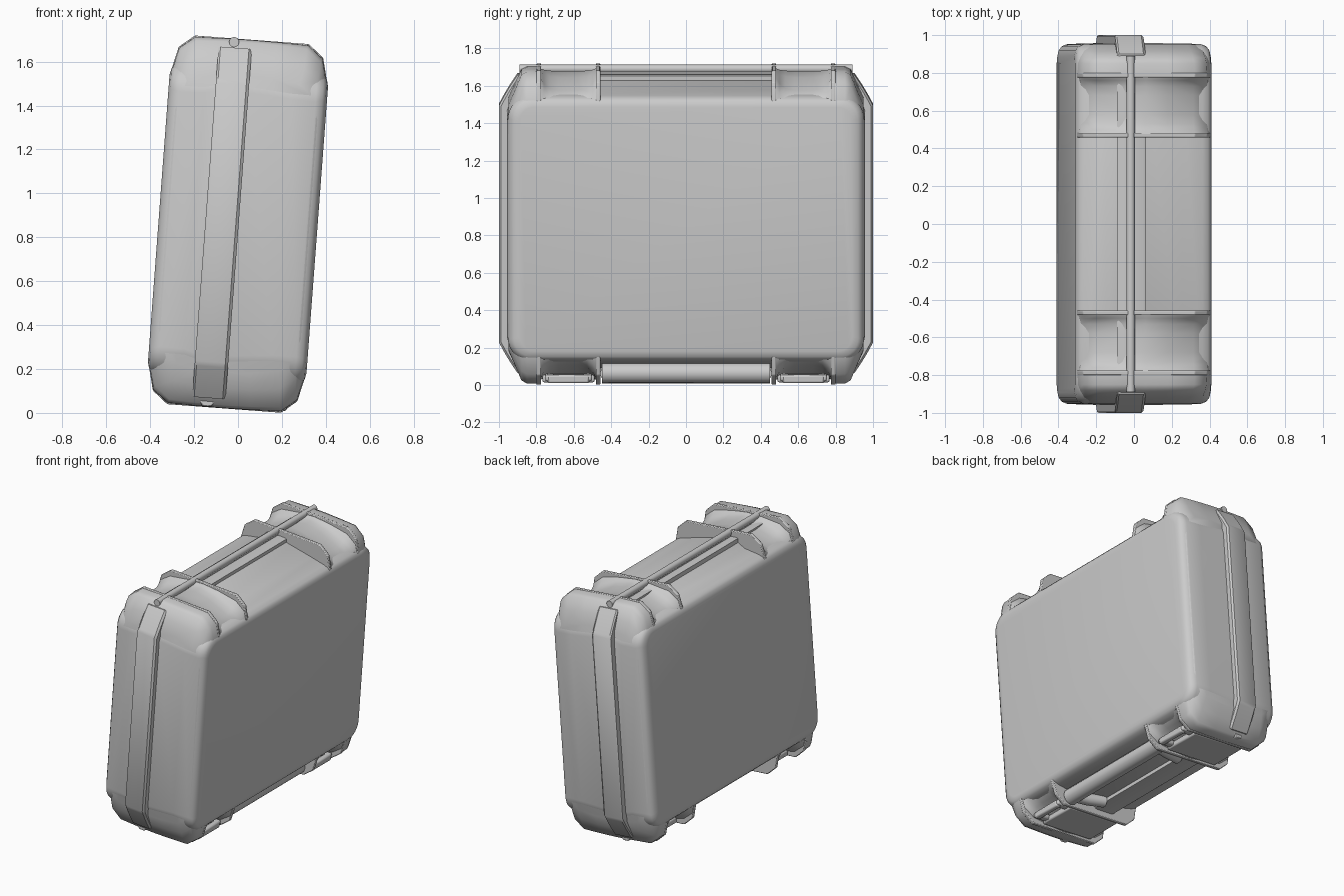
import bpy, bmesh, math
from mathutils import Matrix

cube = bpy.data.objects.get("Cube")
if cube:
    bpy.data.objects.remove(cube)

# The whole case leans slightly about the y axis
LEAN = Matrix.Translation((0, 0, 0.86)) @ Matrix.Rotation(math.radians(4.3), 4, 'Y')

grey = bpy.data.materials.new("case_grey")
grey.use_nodes = True
COLOUR = (0.6, 0.6, 0.6, 1)
grey.diffuse_color = COLOUR
grey.node_tree.nodes["Principled BSDF"].inputs["Base Color"].default_value = COLOUR


def finish(bm, name, bevel=0, angle=35):
    bmesh.ops.recalc_face_normals(bm, faces=bm.faces)
    mesh = bpy.data.meshes.new(name)
    bm.to_mesh(mesh)
    bm.free()
    mesh.materials.append(grey)
    obj = bpy.data.objects.new(name, mesh)
    bpy.context.collection.objects.link(obj)
    obj.matrix_world = LEAN
    if bevel:
        mod = obj.modifiers.new("soft_edges", 'BEVEL')
        mod.width, mod.segments = bevel, 2
    bpy.ops.object.select_all(action='DESELECT')
    obj.select_set(True)
    bpy.context.view_layer.objects.active = obj
    bpy.ops.object.shade_smooth_by_angle(angle=math.radians(angle))


def loft(name, rings, bevel=0, angle=35):
    """Skin a row of equal-length closed rings and cap both ends."""
    bm = bmesh.new()
    rows = [[bm.verts.new(p) for p in ring] for ring in rings]
    n = len(rows[0])
    for a, b in zip(rows, rows[1:]):
        for i in range(n):
            j = (i + 1) % n
            bm.faces.new((a[i], a[j], b[j], b[i]))
    bm.faces.new(rows[0])
    bm.faces.new(rows[-1])
    finish(bm, name, bevel, angle)


def box(name, size, centre, bevel=0.01):
    bm = bmesh.new()
    bmesh.ops.create_cube(bm, size=1)
    bmesh.ops.scale(bm, vec=size, verts=bm.verts)
    bmesh.ops.translate(bm, vec=centre, verts=bm.verts)
    finish(bm, name, bevel)


def rounded(x, hy, hz, cy, cz, bulge=1.0, steps=8):
    """Rectangle ring at x; corners blend from chamfer (0) to arc (1)."""
    ring = []
    for sy, sz, flip in ((1, 1, 0), (-1, 1, 1), (-1, -1, 0), (1, -1, 1)):
        for k in range(steps + 1):
            f = k / steps
            f = 1 - f if flip else f
            t = f * math.pi / 2
            a = bulge * math.cos(t) + (1 - bulge) * (1 - f)
            b = bulge * math.sin(t) + (1 - bulge) * f
            ring.append((x, sy * (hy - cy + cy * a), sz * (hz - cz + cz * b)))
    return ring


RIB = ((0.36, 0.66), (0.33, 0.785), (0.26, 0.842), (0.12, 0.842), (0, 0.842))
POCKET = ((0.355, 0.64), (0.335, 0.69), (0.26, 0.735), (0.12, 0.795), (0, 0.82))


def section(y, t, width=1.0, drop=0.0):
    """Cross-section ring at y, between the pocket floor (0) and a rib (1)."""
    half = [(width * (p[0] * (1 - t) + q[0] * t), p[1] * (1 - t) + q[1] * t - drop)
            for p, q in zip(POCKET, RIB)]
    top = half + [(-u, w) for u, w in half[-2::-1]]
    return [(u, y, w) for u, w in top] + [(u, y, -w) for u, w in reversed(top)]


# Two shell halves with rounded outer faces, sloping up to the seam
for name, s, seam in (("lid_shell", 1, 0.0), ("base_shell", -1, -0.14)):
    loft(name, [
        rounded(seam, 0.958, 0.772, 0.12, 0.17, 0.5),
        rounded(s * 0.2, 0.956, 0.735, 0.12, 0.15, 0.7),
        rounded(s * 0.31, 0.953, 0.712, 0.12, 0.13),
        rounded(s * 0.34, 0.94, 0.7, 0.11, 0.11),
        rounded(s * 0.355, 0.92, 0.685, 0.1, 0.1),
        rounded(s * 0.362, 0.89, 0.655, 0.08, 0.08)])

# Raised band along the seam
loft("seam_band", [
    rounded(-0.149, 0.995, 0.795, 0.1, 0.165, 0.1),
    rounded(-0.14, 1.0, 0.8, 0.1, 0.165, 0.1),
    rounded(-0.01, 1.0, 0.8, 0.1, 0.165, 0.1),
    rounded(0.003, 0.99, 0.795, 0.1, 0.165, 0.1)])

# Pockets and full-height shoulders at each end, with thin ribs
for side, s in (("right", -1), ("left", 1)):
    loft(side + "_pocket", [section(s * y, t) for y, t in (
        (0.465, 0.7), (0.485, 0.6), (0.5, 0.35), (0.53, 0.12), (0.58, 0.0),
        (0.68, 0.0), (0.73, 0.12), (0.76, 0.35), (0.775, 0.6), (0.79, 0.7))], angle=50)
    loft(side + "_shoulder", [
        section(s * 0.78, 0.95), section(s * 0.85, 0.94, 0.99),
        section(s * 0.88, 0.9, 0.97, 0.012), section(s * 0.915, 0.8, 0.95, 0.085),
        section(s * 0.95, 0.75, 0.9, 0.16)], angle=50)
    for place, y in (("inner", 0.47), ("outer", 0.787)):
        loft(f"{side}_{place}_rib",
             [section(s * y - 0.012, 1), section(s * y + 0.012, 1)], bevel=0.005)


def tube(name, points, radius):
    curve = bpy.data.curves.new(name, 'CURVE')
    curve.dimensions = '3D'
    curve.bevel_depth, curve.bevel_resolution = radius, 4
    curve.use_fill_caps = True
    line = curve.splines.new('POLY')
    line.points.add(len(points) - 1)
    for point, p in zip(line.points, points):
        point.co = (*p, 1)
    line.use_smooth = True
    curve.materials.append(grey)
    obj = bpy.data.objects.new(name, curve)
    bpy.context.collection.objects.link(obj)
    obj.matrix_world = LEAN


# Bead along the top of the seam, standing on a thin ridge
tube("hinge_bead", [(-0.08, -0.89, 0.826), (-0.08, 0.89, 0.826)], 0.023)
box("hinge_ridge", (0.03, 1.76, 0.06), (-0.08, 0, 0.8), 0.004)
# Narrow keel under the seam, tapering to a point at each end
for side, s in (("right", -1), ("left", 1)):
    loft(side + "_seam_keel", [
        [(u, y * s, w) for u, w in ((-0.147, -0.76), (0, -0.76), (-0.06, -0.838), (-0.1, -0.838))]
        for y in (0.78, 0.885)], bevel=0.005)

# Carrying handle under the case, with arms back to the seam
tube("handle_grip", [(0.22, -0.45, -0.782), (0.22, 0.45, -0.782)], 0.055)
for side, s in (("right", -1), ("left", 1)):
    tube(side + "_handle_arm", [(0.22, s * 0.42, -0.785), (0.12, s * 0.4, -0.79),
                                (0.0, s * 0.37, -0.785)], 0.04)
    # Latch plate with a finger slot between the bottom ribs
    y = s * 0.628
    box(side + "_latch_plate", (0.4, 0.28, 0.04), (-0.01, y, -0.815))
    box(side + "_latch_lip", (0.04, 0.22, 0.045), (0.265, y, -0.81))
    for end, tag in ((-1, "front"), (1, "back")):
        box(f"{side}_{tag}_latch_link", (0.12, 0.05, 0.035),
            (0.22, y + end * 0.1, -0.805))
